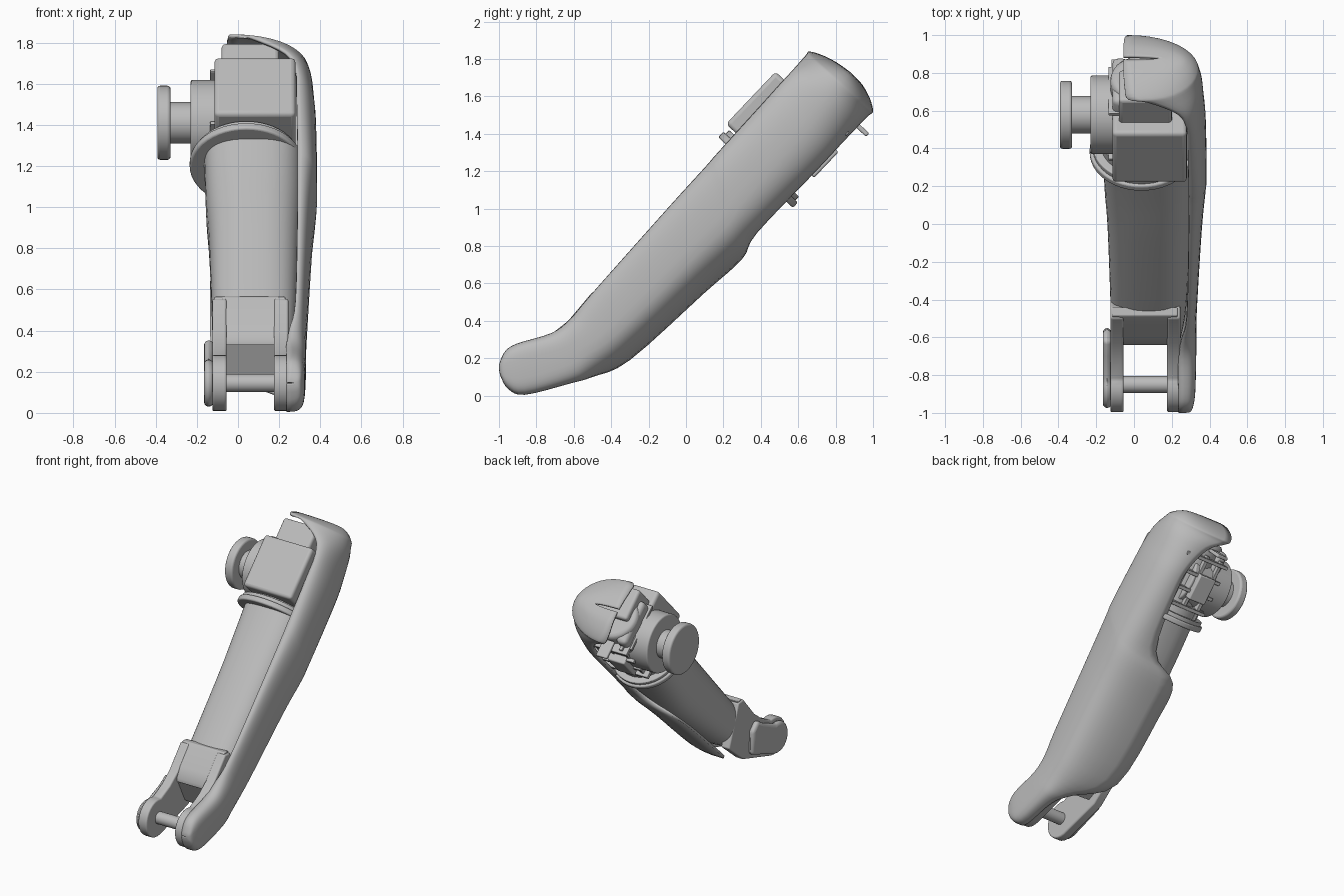
import bpy, bmesh, math
from mathutils import Vector, Matrix

default_cube = bpy.data.objects.get("Cube")
if default_cube:
    bpy.data.objects.remove(default_cube, do_unlink=True)

grey = bpy.data.materials.new("plain grey")
grey.use_nodes = True
grey.diffuse_color = (0.5, 0.5, 0.5, 1)
grey.node_tree.nodes["Principled BSDF"].inputs["Base Color"].default_value = (0.5, 0.5, 0.5, 1)

# Limb frame: u runs up the leaning limb, v points out of its front
LEAN = math.radians(46.5)
FRAME = Matrix.Translation((0, 0, 0.85)) @ Matrix.Rotation(LEAN, 4, 'X')


def finish(name, bm, bevel=0.0, angle=35, fix_normals=True):
    """Turn a bmesh into a shaded grey object with an optional rounded edge."""
    if fix_normals:
        bmesh.ops.recalc_face_normals(bm, faces=bm.faces)
    mesh = bpy.data.meshes.new(name)
    bm.to_mesh(mesh)
    bm.free()
    mesh.materials.append(grey)
    obj = bpy.data.objects.new(name, mesh)
    bpy.context.collection.objects.link(obj)
    bpy.ops.object.select_all(action='DESELECT')
    obj.select_set(True)
    bpy.context.view_layer.objects.active = obj
    bpy.ops.object.shade_smooth_by_angle(angle=math.radians(angle))
    if bevel:
        mod = obj.modifiers.new("rounded edges", 'BEVEL')
        mod.width = bevel
        mod.segments = 3
        mod.limit_method = 'ANGLE'
    return obj


def limb_box(name, xs, us, vs, bevel=0.01):
    """Box aligned with the limb."""
    bm = bmesh.new()
    bmesh.ops.create_cube(bm, size=1)
    size = [b - a for a, b in (xs, us, vs)]
    mid = [(a + b) / 2 for a, b in (xs, us, vs)]
    bm.transform(FRAME @ Matrix.Translation(mid) @ Matrix.Diagonal((*size, 1)))
    return finish(name, bm, bevel)


def cylinder(name, radius, matrix, start, end, bevel=0.0):
    """Cylinder along the local z of a matrix."""
    bm = bmesh.new()
    bmesh.ops.create_cone(bm, cap_ends=True, segments=48, radius1=radius,
                          radius2=radius, depth=end - start)
    bm.transform(matrix @ Matrix.Translation((0, 0, (start + end) / 2)))
    return finish(name, bm, bevel)


def side_plate(name, outline, x0, x1, bevel=0.01):
    """Side outline (y, z) extruded across x."""
    bm = bmesh.new()
    face = bm.faces.new([bm.verts.new((x0, y, z)) for y, z in outline])
    new = bmesh.ops.extrude_face_region(bm, geom=[face])["geom"]
    bmesh.ops.translate(bm, vec=(x1 - x0, 0, 0),
                        verts=[g for g in new if isinstance(g, bmesh.types.BMVert)])
    return finish(name, bm, bevel)


def smooth_rows(rows, steps=4):
    """Catmull-Rom rows between the given stations."""
    out = []
    for i in range(len(rows) - 1):
        quad = [Vector(rows[min(max(i + k, 0), len(rows) - 1)]) for k in (-1, 0, 1, 2)]
        a, b, c, d = quad
        for s in range(steps):
            t = s / steps
            out.append(b + (c - a) * t / 2 + (a * 2 - b * 5 + c * 4 - d) * t * t / 2
                       + (b * 3 - a - c * 3 + d) * t ** 3 / 2)
    return out + [Vector(rows[-1])]


def spow(value, power):
    return math.copysign(abs(value) ** power, value)


def clamp(value):
    return min(max(value, 0), 1)


def loft(name, sections, closed, **kw):
    bm = bmesh.new()
    rings = [[bm.verts.new(p) for p in ring] for ring in sections]
    n = len(rings[0])
    for r0, r1 in zip(rings, rings[1:]):
        for j in range(n if closed else n - 1):
            k = (j + 1) % n
            bm.faces.new((r0[j], r0[k], r1[k], r1[j]))
    if closed:
        bm.faces.new(rings[0])
        bm.faces.new(rings[-1])
    return finish(name, bm, fix_normals=closed, **kw)


# Outer shell: front y, z / rear y, z / side x / front rim x / rear rim x
shell_rows = [
    (-1.0, .147, -1.0, .143, .27, .235, .235),
    (-.995, .18, -.99, .1, .3, .235, .235),
    (-.965, .24, -.95, .035, .315, .235, .235),
    (-.9, .28, -.86, .005, .325, .235, .235),
    (-.72, .335, -.62, .065, .33, .235, .22),
    (-.62, .41, -.5, .1, .33, .25, .14),
    (-.5, .55, -.3, .19, .335, .28, -.1),
    (-.1, 1, .1, .55, .36, .29, -.135),
    (.1, 1.22, .3, .73, .38, .29, -.1),
    (.17, 1.3, .38, .87, .385, .29, .12),
    (.4, 1.553, .7, 1.205, .38, .285, .19),
    (.5, 1.664, .83, 1.345, .37, .28, .17),
    (.58, 1.752, .93, 1.45, .36, .23, .1),
    (.64, 1.82, .98, 1.5, .345, .08, 0),
    (.66, 1.84, 1, 1.52, .335, -.03, -.03),
    (.73, 1.82, .985, 1.585, .3, -.05, -.05),
    (.8, 1.785, .945, 1.66, .245, -.055, -.055),
    (.87, 1.737, .89, 1.72, .13, -.055, -.055),
]


def shell_section(row, count=20):
    """Half-round section, boxy at the foot and fully round at the hood."""
    fy, fz, ry, rz, side, front_rim, rear_rim = row
    power = 0.75 + 0.25 * clamp((fz - 1.3) / 0.5) - 0.2 * clamp((0.45 - fz) / 0.15)
    ring = []
    for j in range(count + 1):
        t = math.pi * j / count
        rim = front_rim if 2 * j < count else rear_rim
        x = rim + (side - rim) * spow(max(math.sin(t), 0), power)
        w = (1 - spow(math.cos(t), power)) / 2
        ring.append((x, fy + (ry - fy) * w, fz + (rz - fz) * w))
    return ring


shell = loft("outer_shell", [shell_section(r) for r in smooth_rows(shell_rows)], False, angle=50)
wall = shell.modifiers.new("wall", 'SOLIDIFY')
wall.thickness = 0.016
wall.offset = -1

# Inner limb tube: front y, z / rear y, z / left and right x limits
tube_rows = [
    (-.64, .35, -.54, .15, -.12, .25),
    (-.48, .54, -.33, .26, -.125, .28),
    (-.1, .97, .07, .58, -.14, .3),
    (.09, 1.18, .26, .76, -.155, .31),
    (.25, 1.36, .51, 1.08, -.165, .31),
]


def tube_section(row, count=40):
    fy, fz, ry, rz, x0, x1 = row
    ring = []
    for j in range(count):
        t = 2 * math.pi * j / count
        w = (1 - spow(math.cos(t), 0.75)) / 2
        x = (x0 + x1) / 2 + (x1 - x0) / 2 * spow(math.sin(t), 0.75)
        ring.append((x, fy + (ry - fy) * w, fz + (rz - fz) * w))
    return ring


loft("limb_tube", [tube_section(r) for r in smooth_rows(tube_rows)], True)


# Fork arms, outer cap and pin
def foot_outline(radius, tail):
    arc = [math.radians(a) for a in range(-75, -286, -14)]
    return [(-.86 + radius * math.cos(a), .145 + radius * math.sin(a)) for a in arc] + tail


arm = foot_outline(.137, [(-.72, .33), (-.63, .4), (-.5, .555), (-.44, .55), (-.33, .25), (-.5, .11)])
side_plate("right_fork_arm", arm, -.125, -.055)
side_plate("left_fork_arm", arm, .175, .245)
cap = foot_outline(.115, [(-.7, .31), (-.62, .36), (-.56, .3), (-.55, .13)])
side_plate("right_fork_cap", cap, -.165, -.12, 0.025)
ACROSS = Matrix.Rotation(math.pi / 2, 4, 'Y')
cylinder("fork_pin", .044, Matrix.Translation((0, -.85, .145)) @ ACROSS, -.08, .2)
side_plate("fork_front_plate", [(-.64, .33), (-.64, .36), (-.6, .43), (-.485, .565),
                                (-.44, .55), (-.5, .33)], -.08, .2, 0.006)
side_plate("fork_plate_lip", [(-.51, .53), (-.485, .565), (-.44, .56), (-.46, .5)], -.115, .23, 0.005)

# Collar at the top of the tube
ALONG = FRAME @ Matrix.Translation((.04, 0, -.033)) @ Matrix.Rotation(-math.pi / 2, 4, 'X')
cylinder("collar_flange", .275, ALONG, .505, .545, 0.01)
cylinder("collar_step", .258, ALONG, .54, .572, 0.006)
cylinder("collar_neck", .215, ALONG, .56, .62)

# Motor housing and front box
cylinder("motor_body", .165, ALONG, .58, 1.1, 0.03)
limb_box("front_box", (-.115, .28), (.585, .97), (0, .26), 0.022)
limb_box("top_block", (-.08, .2), (.95, 1.14), (-.05, .18), 0.02)
limb_box("end_block", (-.115, -.03), (.9, 1.08), (-.2, .13), 0.03)

# Side hub, shaft and wheel
HUB = Matrix.Translation((0, .578, 1.41)) @ ACROSS
cylinder("side_hub", .208, HUB, -.23, .1, 0.01)
cylinder("side_shaft", .1, HUB, -.34, -.2)
cylinder("side_wheel", .18, HUB, -.392, -.328, 0.014)
for i, u in enumerate((.63, .71, .9, .98)):
    limb_box(f"hub_rib_{i + 1}", (-.135, -.05), (u, u + .02), (-.2, .14), 0.004)

# Rear frame bars and clips
for i, u in enumerate((.62, .74, .86, .98)):
    limb_box(f"rear_bar_{i + 1}", (-.12, .24), (u, u + .025), (-.25, -.1), 0.004)
for i, x in enumerate((-.08, .04, .16)):
    limb_box(f"rear_rail_{i + 1}", (x, x + .025), (.56, 1.02), (-.23, -.1), 0.004)
limb_box("rear_latch", (-.06, .08), (.7, .89), (-.28, -.22), 0.01)
limb_box("hood_tab", (-.03, .06), (1.05, 1.075), (-.33, -.2), 0.008)
